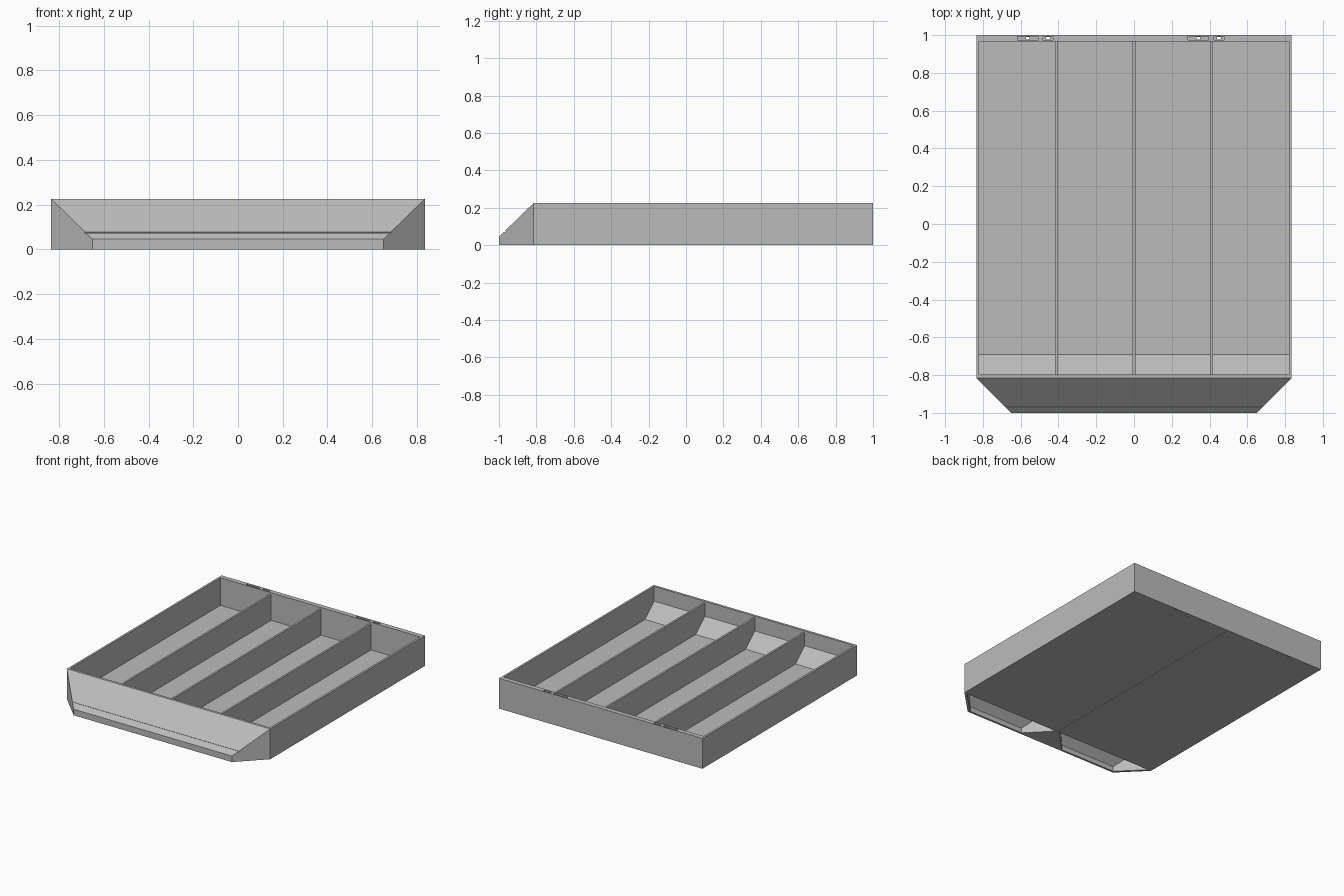
import bpy, bmesh

if "Cube" in bpy.data.objects:
    bpy.data.objects.remove(bpy.data.objects["Cube"])

grey = bpy.data.materials.new("plain_grey")
grey.diffuse_color = (0.5, 0.5, 0.5, 1)
grey.use_nodes = True
grey.node_tree.nodes["Principled BSDF"].inputs["Base Color"].default_value = grey.diffuse_color


def hull(name, points):
    """Convex solid around the given points."""
    bm = bmesh.new()
    for p in points:
        bm.verts.new(p)
    bmesh.ops.convex_hull(bm, input=bm.verts)
    bmesh.ops.dissolve_limit(bm, angle_limit=0.002, verts=bm.verts, edges=bm.edges)
    bmesh.ops.recalc_face_normals(bm, faces=bm.faces)
    mesh = bpy.data.meshes.new(name)
    bm.to_mesh(mesh)
    bm.free()
    mesh.materials.append(grey)
    obj = bpy.data.objects.new(name, mesh)
    bpy.context.collection.objects.link(obj)
    return obj


def prism(name, x0, x1, profile):
    """Extrude a y-z profile along x."""
    return hull(name, [(x, y, z) for x in (x0, x1) for y, z in profile])


def box(name, x0, x1, y0, y1, z0, z1):
    return prism(name, x0, x1, [(y0, z0), (y1, z0), (y1, z1), (y0, z1)])


def cut(target, cutter):
    mod = target.modifiers.new("cut", 'BOOLEAN')
    mod.operation = 'DIFFERENCE'
    mod.solver = 'EXACT'
    mod.object = cutter
    bpy.context.view_layer.objects.active = target
    bpy.ops.object.modifier_apply(modifier=mod.name)
    bpy.data.objects.remove(cutter)


W, TOP, FLOOR = 0.835, 0.225, 0.02

# Tray body with the tapered, sloping nose
tray = hull("tray_body", [(s * x, y, z) for s in (-1, 1) for x, y, z in (
    (W, 1, 0), (W, 1, TOP), (W, -0.815, 0), (W, -0.815, TOP),
    (0.65, -1, 0), (0.65, -1, 0.045))])

# Open interior with a ramp at the front
cut(tray, prism("interior", -0.82, 0.82, [
    (-0.797, 0.3), (-0.797, 0.115), (-0.69, FLOOR), (0.965, FLOOR), (0.965, 0.3)]))

# Two tapered pockets under the nose
for s in (-1, 1):
    cut(tray, hull("nose_pocket", [(s * x, y, z) for x, y, z in (
        (0.015, -0.815, -0.02), (0.81, -0.815, -0.02),
        (0.015, -0.815, 0.203), (0.81, -0.815, 0.203),
        (0.18, -0.985, -0.02), (0.64, -0.985, -0.02),
        (0.18, -0.985, 0.036), (0.64, -0.985, 0.036))]))

# Fine groove along the nose slope
cut(tray, prism("nose_groove", -0.9, 0.9, [
    (-0.963, 0.074), (-0.969, 0.068), (-0.989, 0.088), (-0.983, 0.094)]))

# Fine seam along the underside
cut(tray, box("base_seam", -0.002, 0.002, -0.81, 1.1, -0.01, 0.004))

# Slots in the back rim, each with a small through hole
for x, half in ((-0.562, 0.055), (-0.455, 0.027), (0.34, 0.055), (0.45, 0.027)):
    cut(tray, box("rim_slot", x - half, x + half, 0.974, 0.993, 0.15, 0.3))
    cut(tray, box("rim_hole", x - 0.01, x + 0.01, 0.976, 0.991, -0.1, 0.2))

# Dividers following the floor and ramp
for i, x in enumerate((-0.41, 0, 0.41)):
    prism("divider_%d" % (i + 1), x - 0.007, x + 0.007, [
        (-0.8, 0.212), (-0.8, 0.113), (-0.69, FLOOR - 0.004),
        (0.97, FLOOR - 0.004), (0.97, 0.212)])
